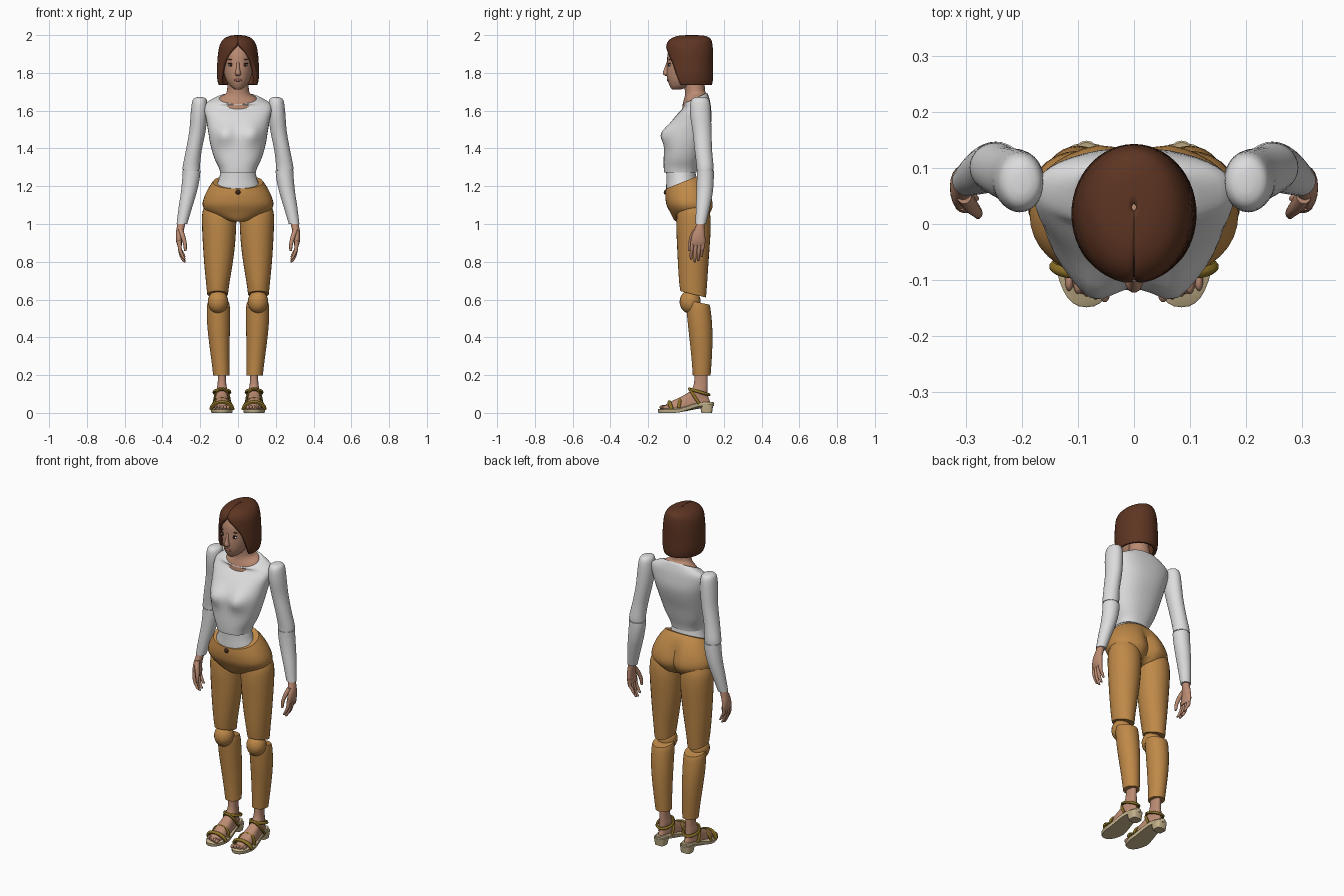
import bpy, bmesh, math
from mathutils import Matrix, Vector


def material(name, rgb):
    m = bpy.data.materials.new(name)
    m.diffuse_color = (*rgb, 1)
    return m


HAIR = material("brown hair", (0.11, 0.035, 0.016))
SKIN = material("skin", (0.50, 0.26, 0.17))
WHITE = material("white knit", (0.72, 0.72, 0.73))
TAN = material("tan cloth", (0.52, 0.25, 0.065))
GOLD = material("olive leather", (0.27, 0.17, 0.02))
CREAM = material("cream sole", (0.56, 0.45, 0.26))
DARK = material("dark brown", (0.05, 0.02, 0.012))
LIPS = material("lips", (0.38, 0.15, 0.11))


def finish(name, bm, mat, mirror=False, angle=45):
    bmesh.ops.recalc_face_normals(bm, faces=bm.faces)
    me = bpy.data.meshes.new(name)
    bm.to_mesh(me)
    bm.free()
    ob = bpy.data.objects.new(name, me)
    bpy.context.collection.objects.link(ob)
    me.materials.append(mat)
    bpy.ops.object.select_all(action='DESELECT')
    ob.select_set(True)
    bpy.context.view_layer.objects.active = ob
    bpy.ops.object.shade_smooth_by_angle(angle=math.radians(angle))
    if mirror:
        ob.modifiers.new("mirror", 'MIRROR').use_mirror_merge = False
    return ob


def smooth_rows(rows, steps):
    """Catmull-Rom interpolation between rows of numbers."""
    out = []
    for i in range(len(rows) - 1):
        a, b, c, d = (rows[max(0, min(len(rows) - 1, i + k))] for k in (-1, 0, 1, 2))
        for s in range(steps):
            t = s / steps
            out.append([0.5 * (2 * q + (r - p) * t + (2 * p - 5 * q + 4 * r - w) * t * t
                               + (3 * q - p - 3 * r + w) * t ** 3)
                        for p, q, r, w in zip(a, b, c, d)])
    return out + [list(rows[-1])]


def power(v, p):
    return math.copysign(abs(v) ** (2 / p), v)


def loft(name, rows, mat, mirror=False, n=28, p=2.0, steps=3, deform=None):
    """Rows: x, y, z, half width, half depth, forward tilt."""
    bm = bmesh.new()
    rings = []
    for x, y, z, rx, ry, tilt in smooth_rows([(*r, 0)[:6] for r in rows], steps):
        ring = []
        for k in range(n):
            a = 2 * math.pi * k / n
            dy = ry * power(math.sin(a), p)
            co = Vector((x + rx * power(math.cos(a), p), y + dy, z + tilt * dy))
            ring.append(bm.verts.new(deform(co) if deform else co))
        rings.append(ring)
    for lo, hi in zip(rings, rings[1:]):
        for k in range(n):
            bm.faces.new((lo[k], lo[(k + 1) % n], hi[(k + 1) % n], hi[k]))
    bm.faces.new(rings[0][::-1])
    bm.faces.new(rings[-1])
    return finish(name, bm, mat, mirror)


def ball(name, at, size, mat, mirror=False):
    bm = bmesh.new()
    bmesh.ops.create_uvsphere(bm, u_segments=20, v_segments=12, radius=1,
                              matrix=Matrix.Translation(at) @ Matrix.Diagonal((*size, 1)))
    return finish(name, bm, mat, mirror)


def strap(name, pts, closed=False, r=0.009):
    cu = bpy.data.curves.new(name, 'CURVE')
    cu.dimensions = '3D'
    cu.bevel_depth, cu.bevel_resolution = r, 2
    sp = cu.splines.new('POLY')
    sp.points.add(len(pts) - 1)
    for q, co in zip(sp.points, pts):
        q.co = (*co, 1)
    sp.use_cyclic_u = closed
    tmp = bpy.data.objects.new(name, cu)
    bpy.context.collection.objects.link(tmp)
    me = bpy.data.meshes.new_from_object(tmp.evaluated_get(bpy.context.evaluated_depsgraph_get()))
    bm = bmesh.new()
    bm.from_mesh(me)
    bpy.data.objects.remove(tmp)
    bpy.data.meshes.remove(me)
    return finish(name, bm, GOLD, True)


# head and face
loft("head", [(0, -.05, 1.713, .018, .024), (0, -.035, 1.728, .040, .050), (0, -.02, 1.76, .061, .077),
              (0, 0, 1.80, .075, .102), (0, .01, 1.85, .083, .110), (0, .012, 1.90, .083, .109),
              (0, .015, 1.95, .072, .092), (0, .015, 1.975, .04, .05)], SKIN, n=32)
loft("nose", [(0, -.098, 1.784, .010, .012), (0, -.103, 1.796, .016, .020), (0, -.101, 1.82, .010, .016),
              (0, -.094, 1.858, .007, .008)], SKIN, n=14)
ball("eye_white", (.037, -.086, 1.842), (.016, .006, .007), WHITE, True)
ball("iris", (.037, -.089, 1.842), (.008, .006, .008), DARK, True)
ball("eyelid", (.037, -.087, 1.850), (.018, .006, .003), DARK, True)
ball("eyebrow", (.037, -.086, 1.870), (.020, .006, .003), HAIR, True)
ball("mouth", (0, -.095, 1.762), (.022, .007, .007), LIPS)

# bobbed hair: open rings that part around the face (z, y, half width, half depth, gap angle)
hair_rows = smooth_rows([(2.0, .03, .004, .006, 0), (1.997, .03, .038, .065, 0), (1.982, .025, .073, .104, 0),
                         (1.95, .018, .096, .122, .05), (1.90, .018, .106, .125, .48), (1.85, .018, .110, .125, .78),
                         (1.80, .018, .112, .125, .95), (1.76, .018, .109, .124, 1.08), (1.735, .02, .102, .117, 1.14)], 3)
bm = bmesh.new()
grid = []
for z, cy, rx, ry, gap in hair_rows:
    angles = [max(gap, 0.01) + (2 * math.pi - 2 * max(gap, 0.01)) * k / 36 for k in range(37)]
    grid.append([bm.verts.new((rx * math.sin(a), cy - ry * math.cos(a), z)) for a in angles])
for lo, hi in zip(grid, grid[1:]):
    for k in range(36):
        bm.faces.new((lo[k], hi[k], hi[k + 1], lo[k + 1]))
hair = finish("hair", bm, HAIR)
shell = hair.modifiers.new("thickness", 'SOLIDIFY')
shell.thickness, shell.offset = 0.018, -1

# neck
loft("neck", [(0, .045, 1.63, .105, .066, .5), (0, .045, 1.665, .098, .062, .45), (0, .048, 1.69, .064, .054, .2),
              (0, .045, 1.73, .056, .054), (0, .035, 1.79, .054, .056)], SKIN)


# sweater
def bust(co):
    if co.y < 0:
        co.y -= .036 * math.exp(-((abs(co.x) - .072) / .048) ** 2 - ((co.z - 1.475) / .05) ** 2)
    return co


loft("sweater_body", [(0, -.03, 1.272, .094, .086), (0, -.028, 1.30, .102, .090), (0, -.02, 1.35, .126, .098),
                      (0, -.008, 1.42, .146, .106), (0, .010, 1.49, .158, .112), (0, .032, 1.55, .168, .103),
                      (0, .048, 1.60, .178, .085, .1), (0, .058, 1.638, .170, .068, .25),
                      (0, .048, 1.662, .118, .066, .45), (0, .046, 1.664, .100, .060, .45)],
     WHITE, n=40, p=2.35, deform=bust)
loft("sweater_waist", [(0, -.02, 1.12, .125, .085), (0, -.02, 1.19, .118, .085), (0, -.024, 1.235, .102, .080),
                       (0, -.028, 1.285, .090, .077)], WHITE)

# arms
loft("upper_arm", [(.200, .075, 1.672, .012, .02), (.202, .075, 1.664, .032, .040), (.203, .075, 1.64, .041, .052),
                   (.206, .077, 1.58, .045, .055), (.215, .085, 1.49, .043, .050), (.234, .092, 1.39, .042, .046),
                   (.246, .100, 1.315, .045, .045), (.248, .101, 1.288, .046, .044)], WHITE, True)
ball("elbow", (.248, .101, 1.288), (.042, .042, .038), WHITE, True)
loft("forearm", [(.246, .102, 1.282, .047, .045), (.249, .102, 1.24, .046, .045), (.260, .099, 1.17, .042, .043),
                 (.278, .090, 1.09, .036, .037), (.297, .078, 1.0, .028, .028)], WHITE, True)

# hands
loft("palm", [(.297, .078, 1.02, .021, .022), (.302, .075, .99, .021, .023), (.310, .067, .95, .019, .033),
              (.312, .064, .91, .016, .039), (.308, .063, .885, .012, .037)], SKIN, True, n=16)
for name, y, tip in (("index", .034, .812), ("middle", .053, .797), ("ring", .072, .803), ("little", .090, .825)):
    loft(name + "_finger", [(.310, y, .91, .011, .010), (.308, y - .003, .87, .010, .010),
                            (.299, y - .006, tip + .03, .009, .009), (.285, y - .007, tip + .004, .007, .007),
                            (.281, y - .007, tip, .003, .003)], SKIN, True, n=10)
loft("thumb", [(.304, .052, .97, .014, .016), (.292, .033, .935, .013, .014), (.281, .021, .895, .010, .010),
               (.279, .017, .862, .007, .008), (.279, .017, .857, .003, .003)], SKIN, True, n=10)


# trousers
def seat(co):
    if co.y > .04:
        co.y -= .03 * math.exp(-(co.x / .03) ** 2) * min(1, (1.24 - co.z) / .08 if co.z < 1.24 else 0)
    return co


loft("trouser_hips", [(0, .01, 1.012, .03, .06), (0, .02, 1.025, .085, .085), (0, .025, 1.06, .160, .108),
                      (0, .022, 1.10, .187, .125), (0, .012, 1.15, .176, .121, .1),
                      (0, -.005, 1.195, .152, .104, .3), (0, -.018, 1.222, .132, .089, .4)],
     TAN, n=40, p=2.2, deform=seat)
ball("trouser_button", (0, -.108, 1.168), (.013, .010, .012), DARK)
loft("thigh", [(.100, .04, 1.09, .080, .078), (.100, .04, 1.05, .090, .088), (.100, .04, .98, .090, .091),
               (.101, .039, .88, .084, .086), (.104, .038, .78, .074, .080), (.107, .038, .69, .062, .074),
               (.108, .038, .628, .055, .068, -.25)], TAN, True)
ball("knee", (.106, .022, .588), (.054, .056, .062), TAN, True)
loft("shin", [(.104, .064, .585, .056, .060, -.2), (.104, .066, .555, .061, .064, -.1), (.103, .074, .47, .060, .064),
              (.099, .080, .38, .055, .060), (.093, .083, .28, .048, .053), (.088, .083, .198, .043, .047)], TAN, True)


# sandals and feet
def sole_rise(y):
    t = max(0, min(1, (y + .06) / .15))
    return .036 * t * t * (3 - 2 * t)


def shoe_shape(co):
    t = max(0, min(1, (co.y + .06) / .15))
    co.x = .085 + (co.x - .085) * (1 - .34 * t)
    co.z += sole_rise(co.y) * max(0, 1 - max(0, co.z - .02) / .08)
    return co


loft("foot", [(.085, 0, .016, .046, .128), (.085, .003, .036, .046, .122), (.085, .020, .060, .043, .100),
              (.086, .050, .090, .040, .066), (.086, .070, .120, .040, .044), (.085, .078, .155, .033, .036),
              (.085, .080, .21, .030, .034)], SKIN, True, p=2.3, deform=shoe_shape)
for i in range(5):
    ball("toe_%d" % (i + 1), (.052 + .016 * i, -.122 + .005 * i, .029), (.0095 - .0005 * i, .018, .012), SKIN, True)
loft("sandal_sole", [(.085, 0, .0, .057, .146), (.085, 0, .005, .060, .149), (.085, 0, .018, .060, .149),
                     (.085, 0, .021, .056, .146)], CREAM, True, n=36, p=2.4, steps=1, deform=shoe_shape)
loft("sandal_heel", [(.085, .110, 0, .030, .028), (.085, .108, .045, .036, .036)], CREAM, True, p=3.5, steps=1)


def arch(half, y0, y1, base, top):
    """Half loop over the foot, leaning from y0 at the sole to y1 at the crown."""
    return [(.085 + half * math.cos(a), y0 + (y1 - y0) * math.sin(a), base + (top - base) * math.sin(a))
            for a in (math.pi * k / 14 for k in range(15))]


strap("toe_strap", arch(.056, -.075, -.088, .018, .056), r=.011)
strap("instep_strap", arch(.050, -.040, -.030, .025, .075), r=.009)
strap("side_strap", arch(.040, .070, .018, .048, .128), r=.008)
strap("ankle_strap", [(.085 + .042 * math.cos(a), .073 + .048 * math.sin(a), .110 - .014 * math.sin(a))
                      for a in (2 * math.pi * k / 24 for k in range(24))], True, r=.008)
